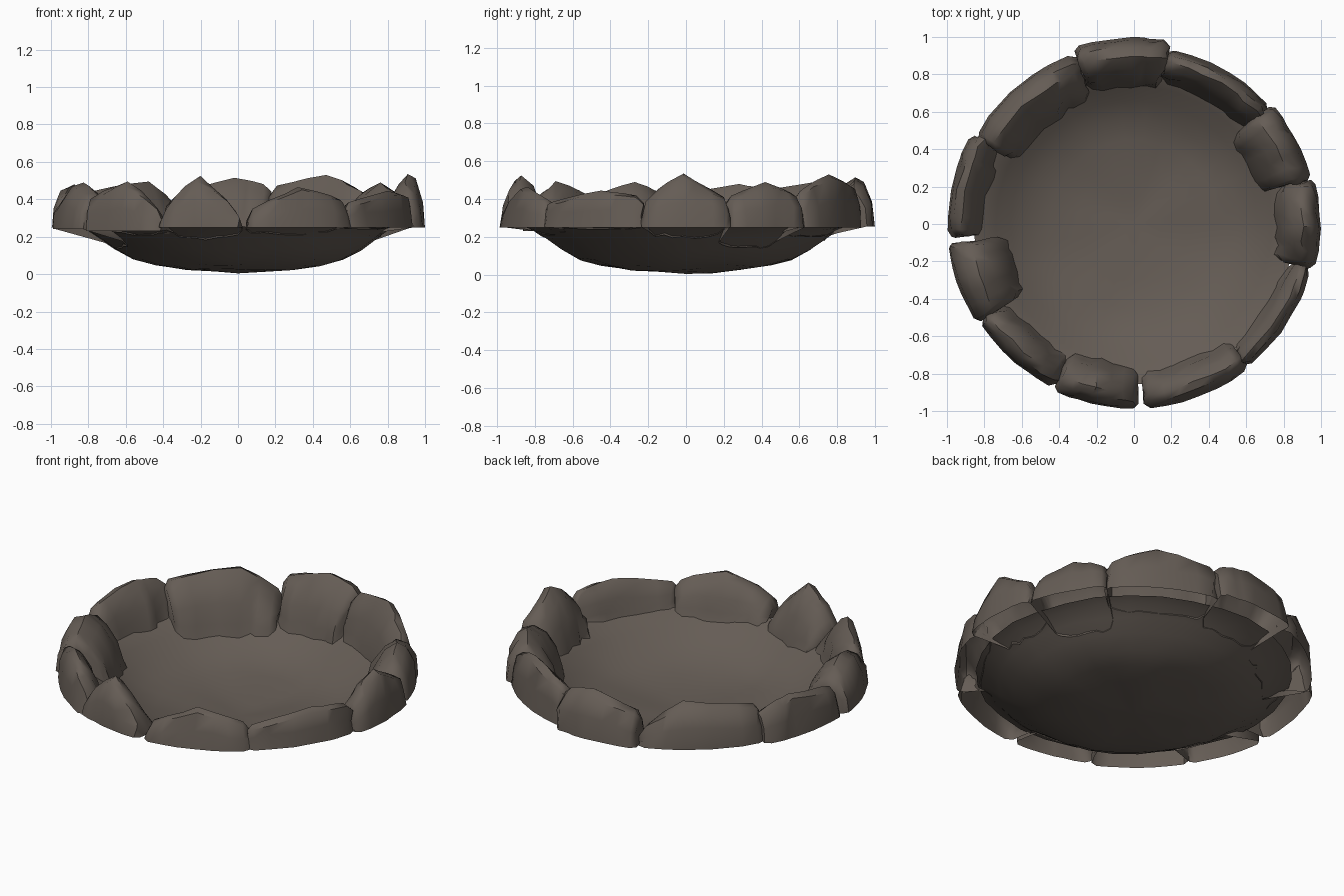
import bpy, bmesh, math, random
from mathutils import Vector, noise

if "Cube" in bpy.data.objects:
    bpy.data.objects.remove(bpy.data.objects["Cube"])

random.seed(4)
stone = bpy.data.materials.new("dark brown stone")
stone.diffuse_color = (0.130, 0.108, 0.091, 1)
stone.use_nodes = True
stone.node_tree.nodes["Principled BSDF"].inputs["Base Color"].default_value = stone.diffuse_color

# bowl profile: radius, height
PROFILE = [(0, .004), (.15, .015), (.3, .027), (.45, .048), (.56, .080),
           (.66, .132), (.74, .188), (.81, .237), (.86, .256)]


def bowl_z(r):
    for (r0, z0), (r1, z1) in zip(PROFILE, PROFILE[1:]):
        if r <= r1:
            return z0 + (z1 - z0) * (r - r0) / (r1 - r0)
    return PROFILE[-1][1]


def finish(bm, name, angle):
    bmesh.ops.recalc_face_normals(bm, faces=bm.faces)
    me = bpy.data.meshes.new(name)
    bm.to_mesh(me)
    bm.free()
    me.materials.append(stone)
    ob = bpy.data.objects.new(name, me)
    bpy.context.collection.objects.link(ob)
    bpy.ops.object.select_all(action='DESELECT')
    ob.select_set(True)
    bpy.context.view_layer.objects.active = ob
    bpy.ops.object.shade_smooth_by_angle(angle=math.radians(angle))
    return ob


# shallow dished floor, slightly uneven
bm = bmesh.new()
N = 30
centre = bm.verts.new((0, 0, PROFILE[0][1]))
rings = []
for r, z in PROFILE[1:]:
    ring = []
    for i in range(N):
        a = 2 * math.pi * i / N
        x, y = r * math.cos(a), r * math.sin(a)
        dz = .014 * noise.noise(Vector((x * 4, y * 4, 2)))
        ring.append(bm.verts.new((x, y, z + dz)))
    rings.append(ring)
for i in range(N):
    j = (i + 1) % N
    bm.faces.new((centre, rings[0][i], rings[0][j]))
    for p, q in zip(rings, rings[1:]):
        bm.faces.new((p[i], q[i], q[j], p[j]))
bowl = finish(bm, "bowl_floor", 60)
for v in bowl.data.vertices:
    v.co.z = max(v.co.z, 0)

# rim stones: start deg, end deg, inner r, outer r, peak position, peak z, start z, end z, base z
STONES = [
    (-14, 14, .77, 1.00, .45, .535, .36, .38, .25),
    (14, 41, .69, .98, .55, .49, .40, .42, .25),
    (40, 79, .77, .96, .45, .53, .42, .46, .25),
    (79, 109, .74, 1.00, .4, .515, .47, .43, .255),
    (109, 152, .71, .97, .36, .495, .31, .44, .25),
    (151, 184, .81, 1.00, .35, .48, .44, .41, .25),
    (186, 212, .68, 1.00, .45, .49, .40, .42, .24),
    (212, 244, .79, .98, .55, .495, .40, .31, .23),
    (244, 271.5, .76, .99, .45, .525, .32, .29, .25),
    (273, 309, .79, .99, .5, .465, .32, .38, .25),
    (308, 346, .84, .98, .6, .445, .37, .41, .25),
]


def rim_stone(index, a0, a1, ri, ro, peak, h, e0, e1, zb):
    bm = bmesh.new()
    sections = []
    for t in (0, .06, .2, peak * .68, peak, peak + (1 - peak) * .32, .8, .94, 1):
        s = t / peak if t <= peak else (1 - t) / (1 - peak)
        e = e0 if t <= peak else e1
        end = t in (0, 1)
        z = e + (h - e) * s ** .75 - (.03 if end else 0)
        rin = ri + (.05 if end else .02 * (1 - s)) + random.uniform(-.012, .012)
        rout = ro - (.022 if end else 0) + random.uniform(-.008, 0)
        w = rout - rin
        foot = rin - .015
        zi = bowl_z(rin)
        # open underneath: inner foot, up and over, down to the outer base
        pts = [(rout, zb),
               (rout - .012, zb + (z - zb) * .5),
               (rout - w * .20, zb + (z - zb) * .9),
               (rout - w * .40, z),
               (rout - w * .64, z - (z - zi) * .16),
               (rin + w * .14, zi + (z - zi) * .52),
               (rin + w * .02, zi + (z - zi) * .18),
               (foot, bowl_z(foot) - .003)]
        a = math.radians(a0 + (a1 - a0) * t)
        ring = []
        for k, (r, zz) in enumerate(pts):
            b = a
            if 0 < k < 7:
                r += random.uniform(-.010, .006)
                b += random.uniform(-.012, .012)
                if k != 3:
                    zz += random.uniform(-.010, .010)
            ring.append(bm.verts.new((r * math.cos(b), r * math.sin(b), zz)))
        sections.append(ring)
    for p, q in zip(sections, sections[1:]):
        for i in range(len(p) - 1):
            bm.faces.new((p[i], p[i + 1], q[i + 1], q[i]))
    bm.faces.new(sections[0])
    bm.faces.new(sections[-1])
    finish(bm, "rim_stone_%d" % index, 50)


for i, s in enumerate(STONES):
    rim_stone(i + 1, *s)
